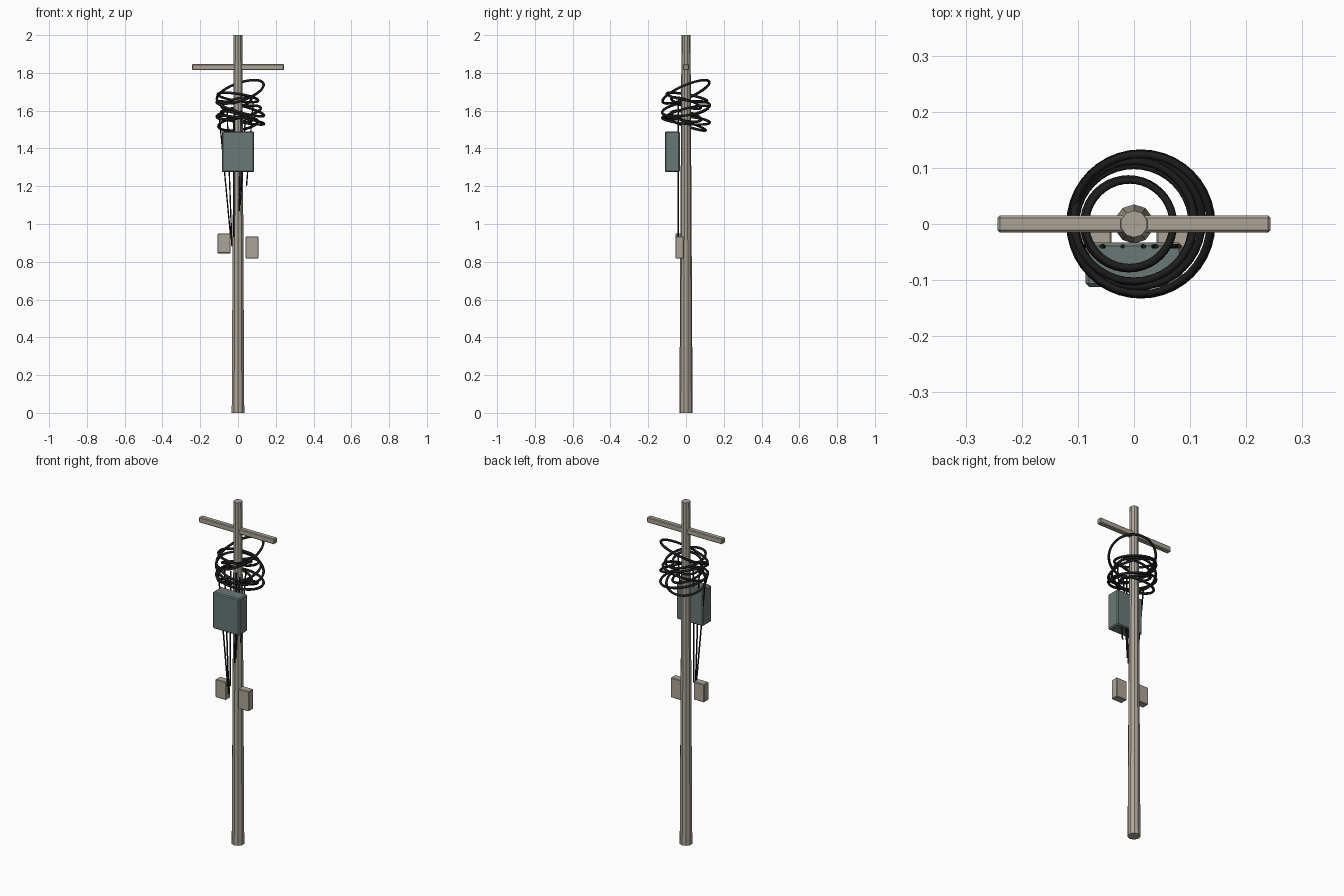
import bpy, bmesh
from math import sin, cos, tau
from mathutils import Vector

cube = bpy.data.objects.get("Cube")
if cube:
    bpy.data.objects.remove(cube, do_unlink=True)


def material(name, rgb):
    m = bpy.data.materials.new(name)
    m.use_nodes = True
    m.diffuse_color = (*rgb, 1)
    m.node_tree.nodes["Principled BSDF"].inputs["Base Color"].default_value = (*rgb, 1)
    return m


concrete = material("weathered concrete", (0.41, 0.37, 0.31))
casing = material("grey green casing", (0.14, 0.19, 0.18))
rubber = material("black rubber", (0.012, 0.012, 0.012))


def add_object(name, data, mat):
    ob = bpy.data.objects.new(name, data)
    bpy.context.scene.collection.objects.link(ob)
    data.materials.append(mat)
    return ob


def box(name, low, high, mat, bevel):
    low, high = Vector(low), Vector(high)
    bm = bmesh.new()
    bmesh.ops.create_cube(bm, size=1)
    bmesh.ops.scale(bm, vec=high - low, verts=bm.verts)
    bmesh.ops.translate(bm, vec=(low + high) / 2, verts=bm.verts)
    bmesh.ops.bevel(bm, geom=bm.edges[:], offset=bevel, segments=1, affect='EDGES')
    me = bpy.data.meshes.new(name)
    bm.to_mesh(me)
    bm.free()
    return add_object(name, me, mat)


def cable(name, points, radius, closed=False):
    cu = bpy.data.curves.new(name, 'CURVE')
    cu.dimensions = '3D'
    cu.bevel_depth = radius
    cu.bevel_resolution = 1
    cu.use_fill_caps = True
    sp = cu.splines.new('POLY')
    sp.points.add(len(points) - 1)
    for p, co in zip(sp.points, points):
        p.co = (*co, 1)
    sp.use_cyclic_u = closed
    sp.use_smooth = True
    ob = add_object(name, cu, rubber)
    bpy.ops.object.select_all(action='DESELECT')
    ob.select_set(True)
    bpy.context.view_layer.objects.active = ob
    bpy.ops.object.convert(target='MESH')
    return ob


# Tapered ten-sided pole
bm = bmesh.new()
bmesh.ops.create_cone(bm, cap_ends=True, segments=10, radius1=0.035, radius2=0.024, depth=2)
bmesh.ops.translate(bm, vec=(0, 0, 1), verts=bm.verts)
pole_mesh = bpy.data.meshes.new("pole")
bm.to_mesh(pole_mesh)
bm.free()
add_object("pole", pole_mesh, concrete)

# Crossarm, junction cabinet and two meter boxes
box("crossarm", (-0.243, -0.015, 1.815), (0.243, 0.015, 1.847), concrete, 0.004)
box("junction_cabinet", (-0.086, -0.112, 1.275), (0.086, -0.033, 1.49), casing, 0.006)
box("right_meter_box", (-0.108, -0.055, 0.845), (-0.04, -0.012, 0.95), concrete, 0.003)
box("left_meter_box", (0.04, -0.055, 0.818), (0.108, -0.012, 0.934), concrete, 0.003)

# Tangled loops of cable: centre x, centre y, centre z, radius, slope in x, slope in y
loops = [
    (0.012, 0.0, 1.70, 0.124, 0.30, 0.40),
    (0.0, 0.005, 1.67, 0.107, -0.15, -0.18),
    (0.012, 0.0, 1.61, 0.126, -0.28, 0.15),
    (-0.008, 0.0, 1.64, 0.078, 0.25, -0.30),
    (0.005, 0.004, 1.59, 0.116, 0.20, 0.25),
    (-0.01, 0.0, 1.57, 0.08, -0.30, -0.2),
    (0.0, 0.0, 1.53, 0.104, 0.12, -0.32),
    (0.012, 0.0, 1.55, 0.126, -0.16, -0.10),
]
for i, (cx, cy, cz, r, sx, sy) in enumerate(loops):
    path = []
    for k in range(40):
        x, y = r * cos(tau * k / 40), r * sin(tau * k / 40)
        path.append((cx + x, cy + y, cz + sx * x + sy * y))
    cable(f"cable_loop_{i + 1}", path, 0.007, True)

# Thin drop cables behind the cabinet: top x, top z, bottom x, bottom z
drops = [
    (-0.098, 1.56, -0.038, 0.92),
    (-0.058, 1.60, -0.032, 0.88),
    (-0.02, 1.60, -0.022, 0.93),
    (0.018, 1.60, 0.006, 1.07),
    (0.04, 1.58, 0.012, 1.10),
    (0.08, 1.64, 0.045, 1.20),
]
for i, (x1, z1, x2, z2) in enumerate(drops):
    cable(f"drop_cable_{i + 1}", [(x1, -0.04, z1), (x2, -0.04, z2)], 0.004)
